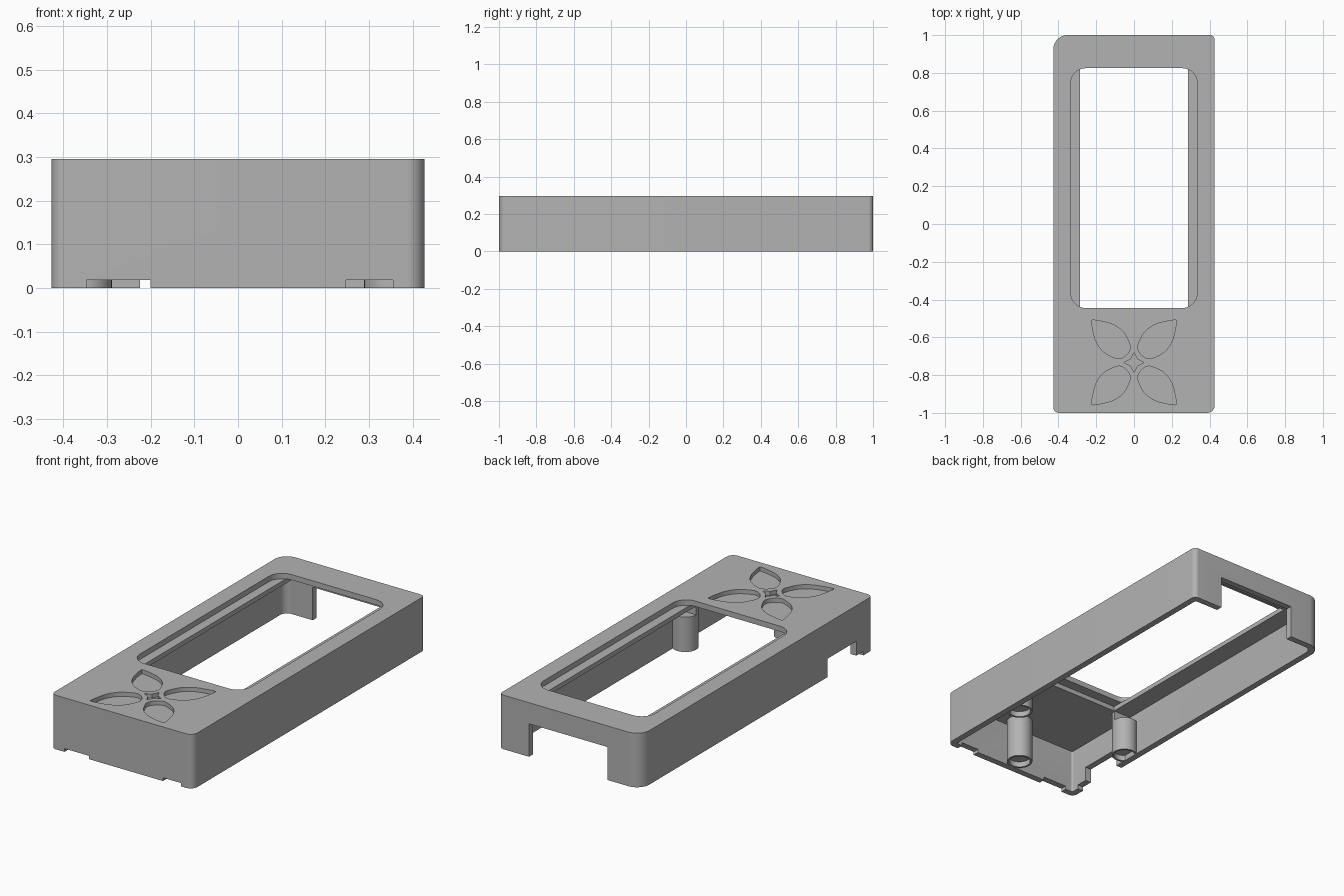
import bpy, bmesh, math
from mathutils import Vector

if "Cube" in bpy.data.objects:
    bpy.data.objects.remove(bpy.data.objects["Cube"], do_unlink=True)

grey = bpy.data.materials.new("plain_grey")
grey.use_nodes = True
GREY = (0.45, 0.45, 0.45, 1)
grey.diffuse_color = GREY
grey.node_tree.nodes["Principled BSDF"].inputs["Base Color"].default_value = GREY


def prism(name, pts, z0, z1):
    """Extrude a flat outline from z0 to z1."""
    bm = bmesh.new()
    face = bm.faces.new([bm.verts.new((x, y, z0)) for x, y in pts])
    res = bmesh.ops.extrude_face_region(bm, geom=[face])
    top = [v for v in res["geom"] if isinstance(v, bmesh.types.BMVert)]
    bmesh.ops.translate(bm, verts=top, vec=(0, 0, z1 - z0))
    bmesh.ops.recalc_face_normals(bm, faces=bm.faces[:])
    mesh = bpy.data.meshes.new(name)
    bm.to_mesh(mesh)
    bm.free()
    mesh.materials.append(grey)
    obj = bpy.data.objects.new(name, mesh)
    bpy.context.collection.objects.link(obj)
    return obj


def rounded(x0, x1, y0, y1, radii, steps=10):
    """Rounded rectangle; radii run front-left, front-right, back-right, back-left in plan."""
    pts = []
    corners = ((x0, y0, 1, 1), (x1, y0, -1, 1), (x1, y1, -1, -1), (x0, y1, 1, -1))
    for i, ((x, y, sx, sy), r) in enumerate(zip(corners, radii)):
        for k in range(steps + 1):
            a = math.pi * (1 + i / 2 + k / steps / 2)
            pts.append((x + sx * r + r * math.cos(a), y + sy * r + r * math.sin(a)))
    return pts


def box(x0, x1, y0, y1, z0, z1):
    return prism("cutter", [(x0, y0), (x1, y0), (x1, y1), (x0, y1)], z0, z1)


def circle(cx, cy, r, n=40):
    return [(cx + r * math.cos(math.tau * i / n), cy + r * math.sin(math.tau * i / n))
            for i in range(n)]


def cut(target, cutter):
    """Subtract the cutter from the target and discard it."""
    mod = target.modifiers.new("cut", "BOOLEAN")
    mod.operation = "DIFFERENCE"
    mod.solver = "EXACT"
    mod.object = cutter
    bpy.context.view_layer.objects.active = target
    bpy.ops.object.modifier_apply(modifier=mod.name)
    bpy.data.objects.remove(cutter, do_unlink=True)


def smooth_closed(ctrl, steps=5):
    """Catmull-Rom curve through a closed ring of control points."""
    p = [Vector(c) for c in ctrl]
    n = len(p)
    out = []
    for i in range(n):
        a, b, c, d = p[i - 1], p[i], p[(i + 1) % n], p[(i + 2) % n]
        for k in range(steps):
            t = k / steps
            out.append(0.5 * (2 * b + (c - a) * t + (2 * a - 5 * b + 4 * c - d) * t * t
                              + (3 * b - a - 3 * c + d) * t ** 3))
    return out


HX, HY, H, WALL, CEIL = 0.427, 1.0, 0.295, 0.035, 0.24

# Outer shell with one larger corner, hollow from below
shell = prism("case_shell", rounded(-HX, HX, -HY, HY, (0.03, 0.04, 0.025, 0.075)), 0, H)
cut(shell, prism("cutter", rounded(-HX + WALL, HX - WALL, -HY + WALL, HY - WALL,
                                   (0.01, 0.01, 0.01, 0.04)), -0.05, CEIL))

# Window with sunken side ledges and the pocket beneath it
cut(shell, prism("cutter", rounded(-0.335, 0.335, -0.445, 0.825, (0.08,) * 4), 0.265, 0.4))
cut(shell, box(-0.285, 0.285, -0.5, 0.87, 0.2, 0.2655))

# Back opening, side opening and small notches in the lower rim
cut(shell, box(-0.225, 0.247, 0.9, 1.1, -0.1, 0.18))
cut(shell, box(-0.6, -0.38, -0.858, -0.61, -0.1, 0.1))
cut(shell, box(-0.6, -0.38, -0.92, -0.85, -0.1, 0.022))
cut(shell, box(-0.347, -0.2, -1.1, -0.95, -0.1, 0.018))
cut(shell, box(0.247, 0.355, -1.1, -0.95, -0.1, 0.018))

# Sunken flower: four petals around a pointed star
FY, FLOOR = -0.733, 0.272
half = [(0.02, 0.075), (0.03, 0.115), (0.06, 0.165), (0.11, 0.2), (0.165, 0.216), (0.215, 0.224)]
petal = smooth_closed([(0.04, 0.04)] + half + [(y, x) for x, y in reversed(half)])
for sx in (-1, 1):
    for sy in (-1, 1):
        cut(shell, prism("cutter", [(sx * x, FY + sy * y) for x, y in petal], FLOOR, 0.4))
star = []
for q in range(4):
    a = q * math.pi / 2
    for r, off in ((0.053, 0), (0.031, 0.4), (0.025, math.pi / 4), (0.031, math.pi / 2 - 0.4)):
        star.append((r * math.cos(a + off), FY + r * math.sin(a + off)))
cut(shell, prism("cutter", star, FLOOR, 0.4))

# Round posts with a shallow socket, trimmed where they meet the window pocket
parts = [shell]
for name, x, y in (("right_post", -0.355, -0.5), ("left_post", 0.355, -0.5),
                   ("front_post", 0.02, -0.9)):
    post = prism(name, circle(x, y, 0.066), 0, 0.25)
    cut(post, prism("cutter", circle(x, y, 0.055), -0.05, 0.03))
    if y > -0.8:
        cut(post, box(-0.6, 0.6, -0.5, 0, 0.19, 0.4))
    parts.append(post)

bpy.ops.object.select_all(action="DESELECT")
for obj in parts:
    obj.select_set(True)
bpy.context.view_layer.objects.active = shell
bpy.ops.object.shade_smooth_by_angle(angle=math.radians(30))
